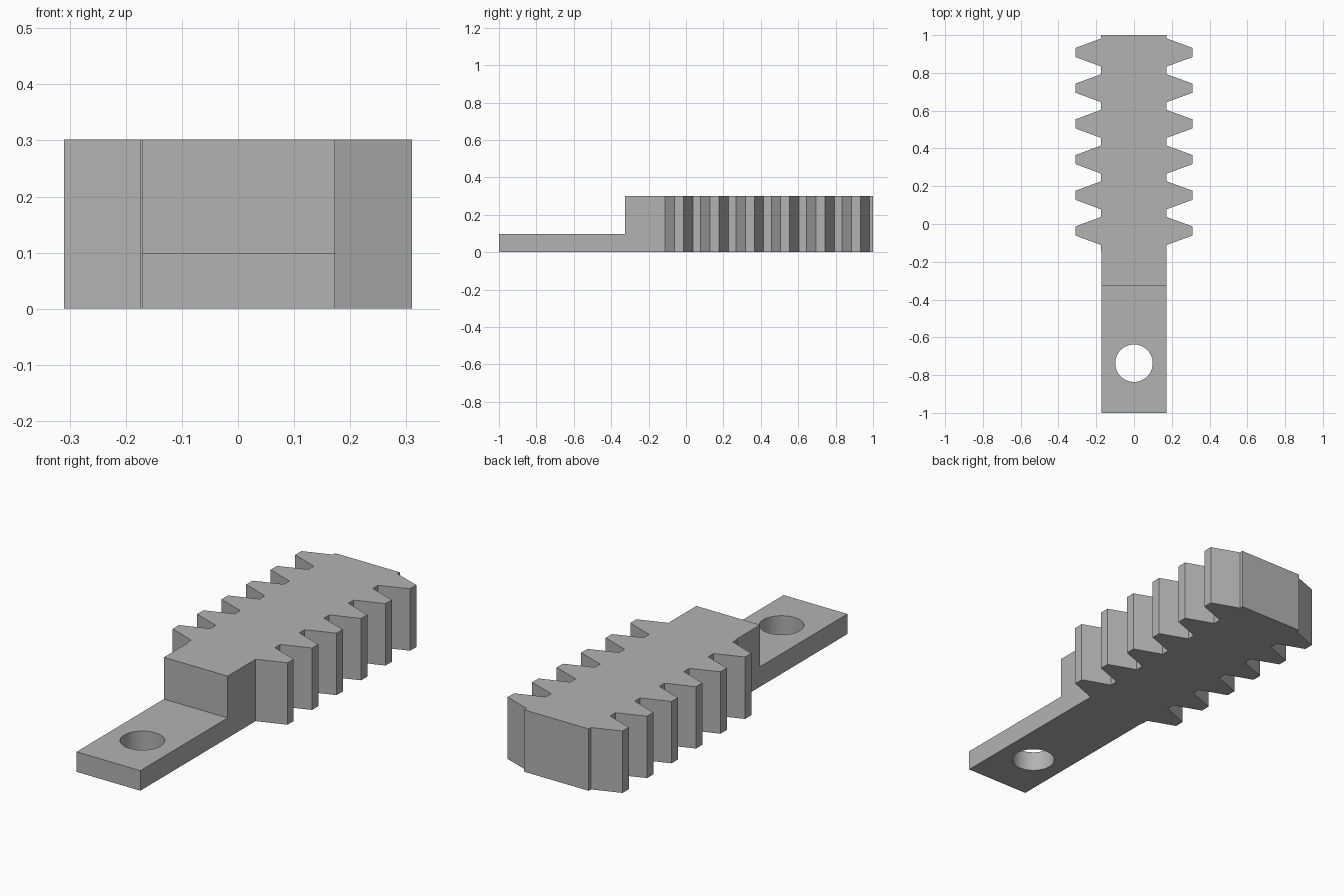
import bpy
import bmesh
from math import radians

cube = bpy.data.objects.get("Cube")
if cube:
    bpy.data.objects.remove(cube, do_unlink=True)

HEIGHT, ARM_TOP, STEP_Y = 0.302, 0.098, -0.327
TEETH, FIRST, PITCH = 6, -0.037, 0.189
ROOT, TIP_X = 0.173, 0.31
ROOT_HALF, TIP_HALF = 0.074, 0.024

gray = bpy.data.materials.new("plain gray")
gray.use_nodes = True
color = (0.45, 0.45, 0.45, 1)
gray.diffuse_color = color
gray.node_tree.nodes["Principled BSDF"].inputs["Base Color"].default_value = color


def teeth_edge(side, root):
    """Toothed edge from front to back on one side."""
    pts = []
    for i in range(TEETH):
        y = FIRST + i * PITCH
        pts += [(side * root, y - ROOT_HALF), (side * TIP_X, y - TIP_HALF),
                (side * TIP_X, y + TIP_HALF), (side * root, y + ROOT_HALF)]
    return pts + [(side * root, 1)]


def prism(name, outline, z0, z1):
    bm = bmesh.new()
    face = bm.faces.new([bm.verts.new((x, y, z0)) for x, y in outline])
    top = bmesh.ops.extrude_face_region(bm, geom=[face])["geom"]
    verts = [v for v in top if isinstance(v, bmesh.types.BMVert)]
    bmesh.ops.translate(bm, verts=verts, vec=(0, 0, z1 - z0))
    bmesh.ops.recalc_face_normals(bm, faces=bm.faces)
    mesh = bpy.data.meshes.new(name)
    bm.to_mesh(mesh)
    bm.free()
    mesh.materials.append(gray)
    obj = bpy.data.objects.new(name, mesh)
    bpy.context.collection.objects.link(obj)
    return obj


def cut(target, cutter):
    mod = target.modifiers.new(cutter.name, "BOOLEAN")
    mod.operation, mod.solver, mod.object = "DIFFERENCE", "EXACT", cutter
    bpy.context.view_layer.objects.active = target
    bpy.ops.object.modifier_apply(modifier=mod.name)
    bpy.data.objects.remove(cutter, do_unlink=True)


# Double sided rack with its mounting arm, one solid outline
# (the left strip of the rack stands slightly proud of the arm)
outline = [(-0.171, -1), (ROOT, -1)] + teeth_edge(1, ROOT)
outline += teeth_edge(-1, 0.175)[::-1] + [(-0.175, -0.147), (-0.171, -0.147)]
rack = prism("double_rack", outline, 0, HEIGHT)

# Step down to the thin arm
step = prism("step_cutter", [(-1, -2), (1, -2), (1, STEP_Y), (-1, STEP_Y)], ARM_TOP, 1)
cut(rack, step)

# Round mounting hole
bpy.ops.mesh.primitive_cylinder_add(vertices=64, radius=0.099, depth=1,
                                    location=(0, -0.737, 0))
hole = bpy.context.object
hole.name = "hole_cutter"
hole.data.materials.append(gray)
cut(rack, hole)

# Smooth hole wall, crisp edges elsewhere
bpy.ops.object.select_all(action="DESELECT")
rack.select_set(True)
bpy.context.view_layer.objects.active = rack
bpy.ops.object.shade_smooth_by_angle(angle=radians(15))
